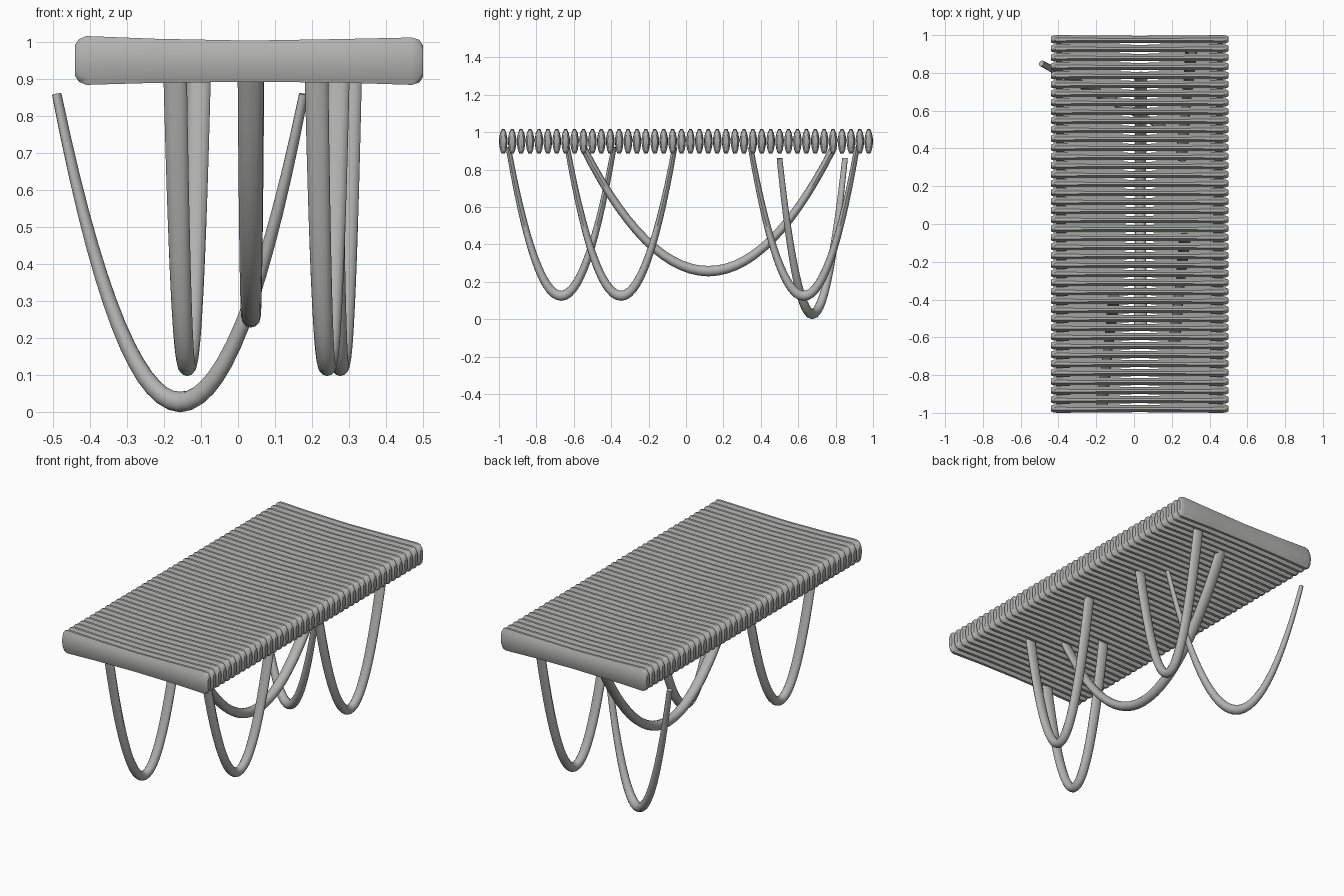
import bpy, bmesh, math
from mathutils import Vector

cube = bpy.data.objects.get("Cube")
if cube:
    bpy.data.objects.remove(cube)

grey = bpy.data.materials.new("warm grey")
grey.use_nodes = True
COLOUR = (0.45, 0.45, 0.44, 1)
grey.diffuse_color = COLOUR
grey.node_tree.nodes["Principled BSDF"].inputs["Base Color"].default_value = COLOUR


def loft(name, rings, angle):
    """Skin a list of equal-length point rings and cap both ends."""
    bm = bmesh.new()
    loops = [[bm.verts.new(p) for p in ring] for ring in rings]
    n = len(loops[0])
    for a, b in zip(loops, loops[1:]):
        for i in range(n):
            j = (i + 1) % n
            bm.faces.new((a[i], a[j], b[j], b[i]))
    bm.faces.new(loops[0][::-1])
    bm.faces.new(loops[-1])
    bmesh.ops.recalc_face_normals(bm, faces=bm.faces)
    mesh = bpy.data.meshes.new(name)
    bm.to_mesh(mesh)
    bm.free()
    mesh.materials.append(grey)
    obj = bpy.data.objects.new(name, mesh)
    bpy.context.collection.objects.link(obj)
    bpy.ops.object.select_all(action='DESELECT')
    obj.select_set(True)
    bpy.context.view_layer.objects.active = obj
    bpy.ops.object.shade_smooth_by_angle(angle=math.radians(angle))
    return obj


# Slat cross-section: (half width, height from centre), pointed above, blunt below
HALF = [(0.007, 0.064), (0.017, 0.042), (0.023, 0.012),
        (0.022, -0.015), (0.017, -0.043), (0.009, -0.064)]
SECTION = HALF + [(-w, h) for w, h in reversed(HALF)]
# Slat stations along x: (x, width scale, height scale, centre height)
STATIONS = [(-0.44, 0.6, 0.66, 0.951), (-0.43, 0.85, 0.9, 0.951), (-0.41, 1, 1.03, 0.951),
            (-0.22, 0.92, 0.93, 0.95), (0.03, 0.84, 0.87, 0.949), (0.28, 0.92, 0.92, 0.95),
            (0.47, 1, 1, 0.949), (0.49, 0.85, 0.9, 0.949), (0.50, 0.6, 0.66, 0.949)]
SLATS = 42
for k in range(SLATS):
    y = -0.977 + 1.954 * k / (SLATS - 1)
    rings = [[(x, y + w * sw, cz + h * sh) for w, h in SECTION]
             for x, sw, sh, cz in STATIONS]
    loft(f"seat_slat_{k + 1}", rings, 50)


def hoop_leg(name, start, end, low, high, plane_r, side_r, steps=28, sides=12):
    """Parabolic hoop; the radii run from the bottom to the tips."""
    start, end = Vector(start), Vector(end)
    along = (end - start).normalized()
    side = Vector((-along.y, along.x))
    half = (end - start).length / 2
    mid = (start + end) / 2
    rings = []
    for s in range(steps + 1):
        t = 2 * s / steps - 1
        centre = Vector((*(mid + along * half * t), low + (high - low) * t * t))
        slope = math.atan2(2 * (high - low) * t, half)
        normal = Vector((*(-along * math.sin(slope)), math.cos(slope)))
        across = Vector((*side, 0))
        f = abs(t)
        rp = plane_r[0] + (plane_r[1] - plane_r[0]) * f
        rs = side_r[0] + (side_r[1] - side_r[0]) * f
        rings.append([centre + normal * rp * math.cos(a) + across * rs * math.sin(a)
                      for a in (math.tau * i / sides for i in range(sides))])
    loft(name, rings, 45)


# Hoop legs under the seat
FLAT = ((0.027, 0.014), (0.024, 0.032))
hoop_leg("front_right_leg", (-0.17, -0.95), (-0.105, -0.385), 0.125, 0.92, *FLAT)
hoop_leg("front_left_leg", (0.212, -0.635), (0.27, -0.06), 0.125, 0.92, *FLAT)
hoop_leg("back_left_leg", (0.25, 0.345), (0.303, 0.915), 0.125, 0.92, *FLAT)
hoop_leg("centre_long_leg", (0.034, -0.55), (0.036, 0.79), 0.257, 0.92,
         (0.028, 0.019), (0.026, 0.035))
# Slanted hoop that stops short of the seat
hoop_leg("back_right_slanted_leg", (-0.49, 0.85), (0.178, 0.5), 0.028, 0.86,
         (0.028, 0.012), (0.026, 0.016))
